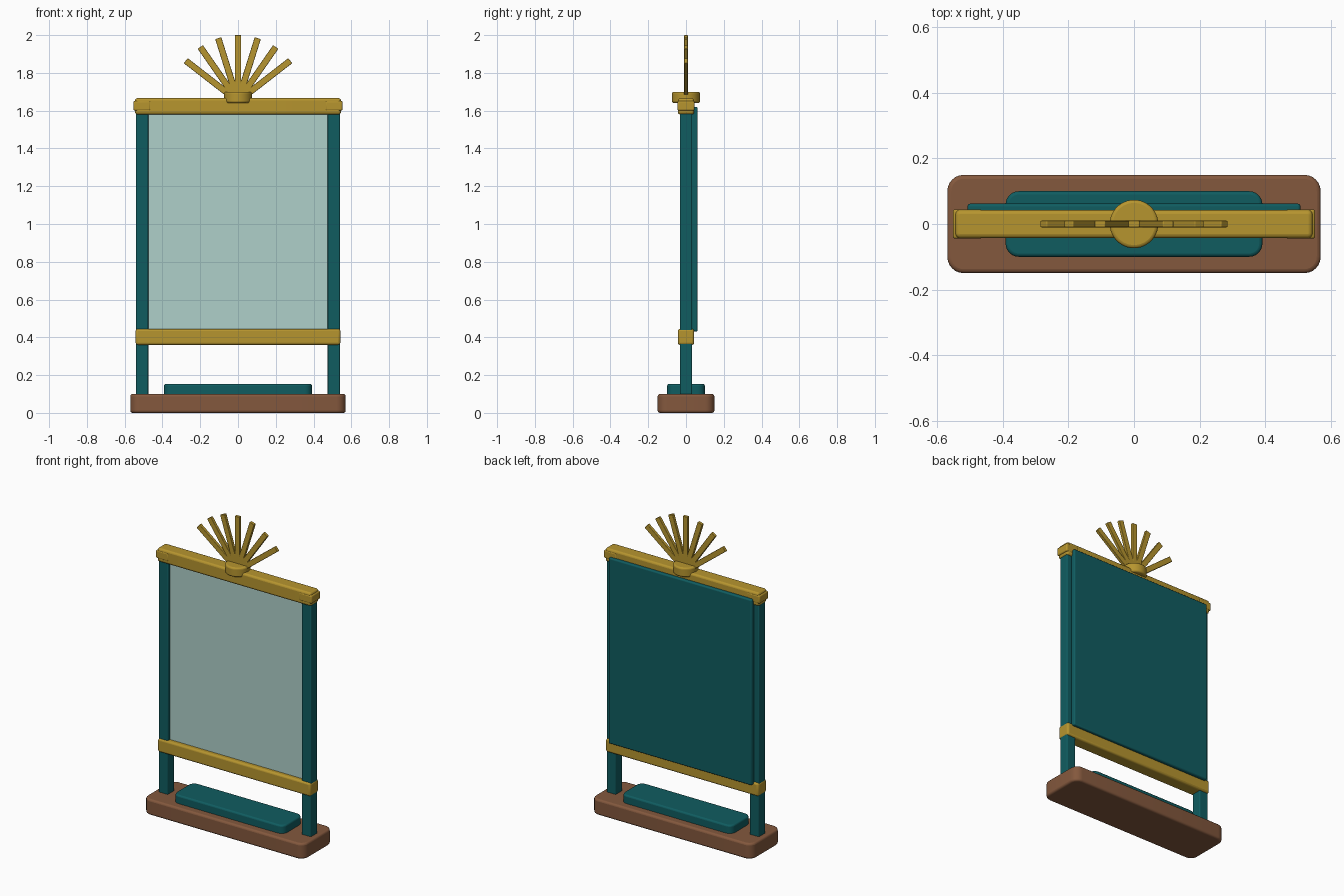
import bpy, bmesh, math
from mathutils import Matrix

cube = bpy.data.objects.get("Cube")
if cube:
    bpy.data.objects.remove(cube, do_unlink=True)


def material(name, rgb):
    m = bpy.data.materials.new(name)
    m.use_nodes = True
    m.diffuse_color = (*rgb, 1)
    bsdf = m.node_tree.nodes["Principled BSDF"]
    bsdf.inputs["Base Color"].default_value = (*rgb, 1)
    bsdf.inputs["Roughness"].default_value = 0.6
    return m


GOLD = material("gold", (0.47, 0.30, 0.028))
TEAL = material("dark teal", (0.005, 0.108, 0.118))
WOOD = material("brown wood", (0.23, 0.098, 0.047))
GLASS = material("pale mirror glass", (0.43, 0.63, 0.59))


def finish(name, bm, mat, bevel, segments=3):
    """Turn a bmesh into an object with softened edges."""
    mesh = bpy.data.meshes.new(name)
    bm.to_mesh(mesh)
    bm.free()
    mesh.materials.append(mat)
    ob = bpy.data.objects.new(name, mesh)
    bpy.context.collection.objects.link(ob)
    if bevel:
        mod = ob.modifiers.new("soft edges", "BEVEL")
        mod.width, mod.segments = bevel, segments
        mod.limit_method = "ANGLE"
    bpy.ops.object.select_all(action="DESELECT")
    ob.select_set(True)
    bpy.context.view_layer.objects.active = ob
    bpy.ops.object.shade_smooth_by_angle(angle=math.radians(35))
    return ob


def box(name, mat, x, y, z, bevel=0.01, corner=0):
    """Box from (min, max) spans; corner rounds its upright edges."""
    bm = bmesh.new()
    bmesh.ops.create_cube(bm, size=1)
    for v in bm.verts:
        v.co = [span[0] if c < 0 else span[1] for c, span in zip(v.co, (x, y, z))]
    if corner:
        upright = [e for e in bm.edges if abs(e.verts[0].co.z - e.verts[1].co.z) > 1e-4]
        bmesh.ops.bevel(bm, geom=upright, offset=corner, segments=6,
                        affect="EDGES", profile=0.5)
    return finish(name, bm, mat, bevel)


# Foot and raised tray
box("base", WOOD, (-0.57, 0.57), (-0.15, 0.15), (0, 0.1), 0.012, 0.05)
box("base_tray", TEAL, (-0.392, 0.392), (-0.1, 0.1), (0.09, 0.153), 0.01, 0.04)

# Posts and the small caps clasping the top corners
for side, s in (("left", 1), ("right", -1)):
    box(side + "_post", TEAL, sorted((s * 0.475, s * 0.54)), (-0.033, 0.033),
        (0.09, 1.61), 0.006)
    box(side + "_corner_cap", GOLD, sorted((s * 0.463, s * 0.553)), (-0.045, 0.045),
        (1.6, 1.652), 0.008)

# Rails
box("lower_rail", GOLD, (-0.542, 0.542), (-0.043, 0.043), (0.36, 0.445), 0.012)
box("top_rail", GOLD, (-0.545, 0.545), (-0.043, 0.043), (1.58, 1.666), 0.012, 0.015)

# Mirror and its backing board
box("mirror_glass", GLASS, (-0.48, 0.48), (-0.012, 0.032), (0.42, 1.6), 0)
box("backing_board", TEAL, (-0.508, 0.508), (0.03, 0.062), (0.43, 1.62), 0.008)

# Round hub of the crest
bm = bmesh.new()
bmesh.ops.create_cone(bm, cap_ends=True, segments=48, radius1=0.074, radius2=0.074,
                      depth=0.06, matrix=Matrix.Translation((0, 0, 1.67)))
finish("crest_hub", bm, GOLD, 0.01)

# Fan of rays above the hub
for i in range(-3, 4):
    ray = box(f"crest_ray_{i + 4}", GOLD, (-0.017, 0.017), (-0.01, 0.01),
              (0.03, 0.35), 0.003)
    ray.location.z = 1.65
    ray.rotation_euler.y = math.radians(17.4 * i)
